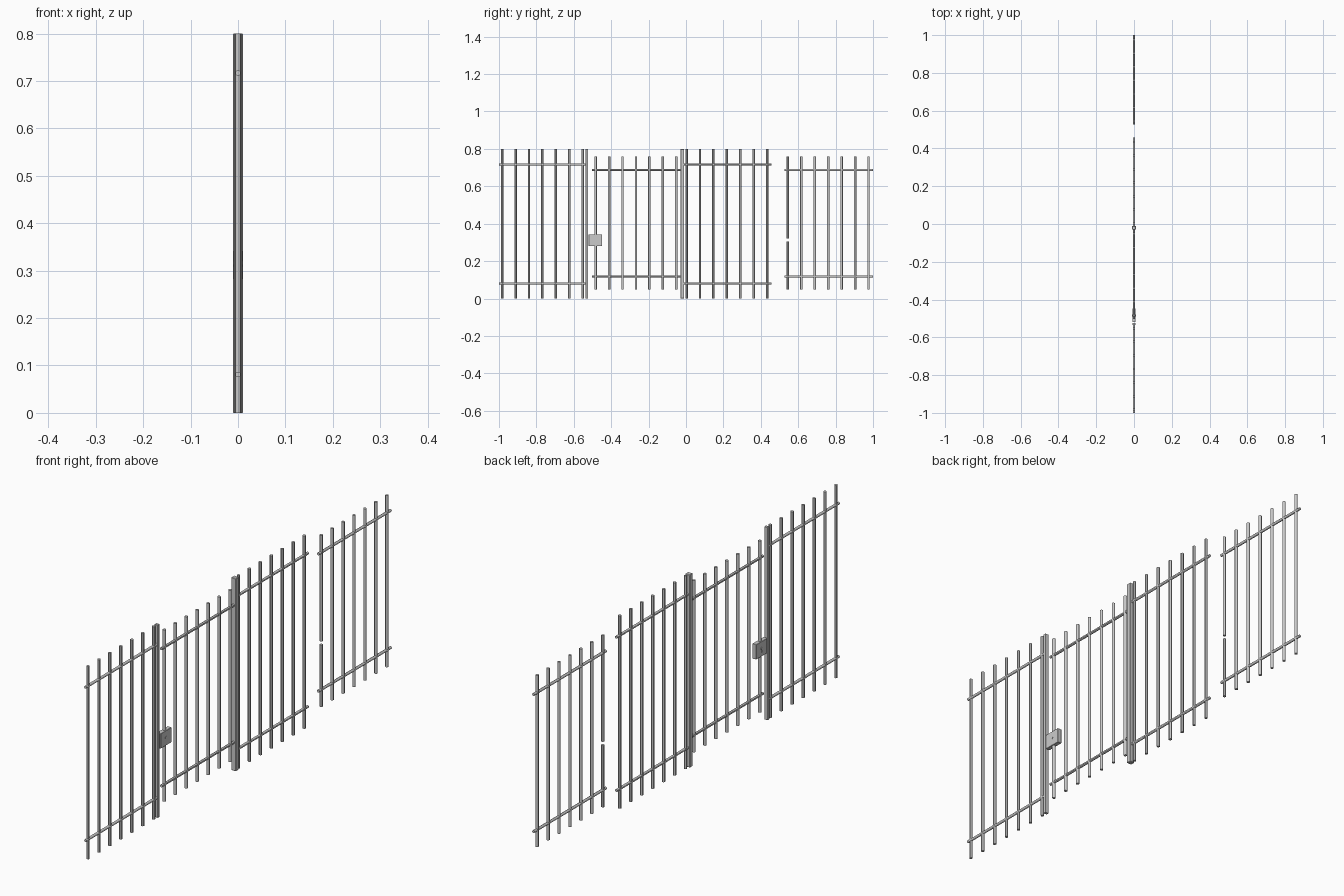
import bpy, math

if "Cube" in bpy.data.objects:
    bpy.data.objects.remove(bpy.data.objects["Cube"])

def rod(name, a, b, axis, y=0, z=0, r=0.0064, sides=12):
    """Round rod from a to b along the z or y axis."""
    mid, length = (a + b) / 2, b - a
    loc = (0, y, mid) if axis == 'z' else (0, mid, z)
    rot = (0, 0, 0) if axis == 'z' else (math.pi / 2, 0, 0)
    bpy.ops.mesh.primitive_cylinder_add(vertices=sides, radius=r, depth=length,
                                        location=loc, rotation=rot)
    o = bpy.context.object
    o.name = name
    bpy.ops.object.shade_smooth_by_angle()
    return o

def box(name, loc, size, bevel=0.0):
    bpy.ops.mesh.primitive_cube_add(size=1, location=loc)
    o = bpy.context.object
    o.name = name
    o.scale = size
    bpy.ops.object.transform_apply(location=False, rotation=False, scale=True)
    if bevel:
        m = o.modifiers.new("soft_edges", 'BEVEL')
        m.width, m.segments = bevel, 1
    return o

def panel(name, y0, y1, first, z0, z1, rails, split=False):
    """Seven upright bars held by two rails."""
    for z in rails:
        rod(name + "_rail", y0, y1, 'y', z=z, r=0.0058)
    for i in range(7):
        y = first + i * 0.0718
        if split and i == 0:
            # bar interrupted by the latch slot
            rod(name + "_lower_bar", z0, 0.305, 'z', y=y)
            rod(name + "_upper_bar", 0.32, z1, 'z', y=y)
        else:
            rod(name + "_bar", z0, z1, 'z', y=y)

# fixed fence sections are taller, gate leaves shorter
panel("left_fence", -1.0, -0.53, -0.983, 0.0, 0.8, (0.081, 0.717))
panel("locked_gate", -0.503, -0.02, -0.483, 0.048, 0.76, (0.118, 0.687))
panel("right_fence", -0.015, 0.457, 0.003, 0.0, 0.8, (0.081, 0.717))
panel("plain_gate", 0.526, 1.0, 0.545, 0.048, 0.76, (0.118, 0.687), split=True)

# posts
box("latch_post", (0, -0.53, 0.4), (0.016, 0.012, 0.8), 0.001)
box("hinge_post", (0, -0.02, 0.4), (0.022, 0.02, 0.8), 0.002)

# lock case with round keyhole plates and slot
box("lock_case", (0, -0.484, 0.312), (0.018, 0.072, 0.062), 0.001)
for s in (-1, 1):
    bpy.ops.mesh.primitive_cylinder_add(vertices=12, radius=0.006, depth=0.002,
                                        location=(s * 0.0095, -0.484, 0.314),
                                        rotation=(0, math.pi / 2, 0))
    bpy.context.object.name = "keyhole_plate"
box("keyhole_slot", (0, -0.484, 0.304), (0.0205, 0.003, 0.012))
